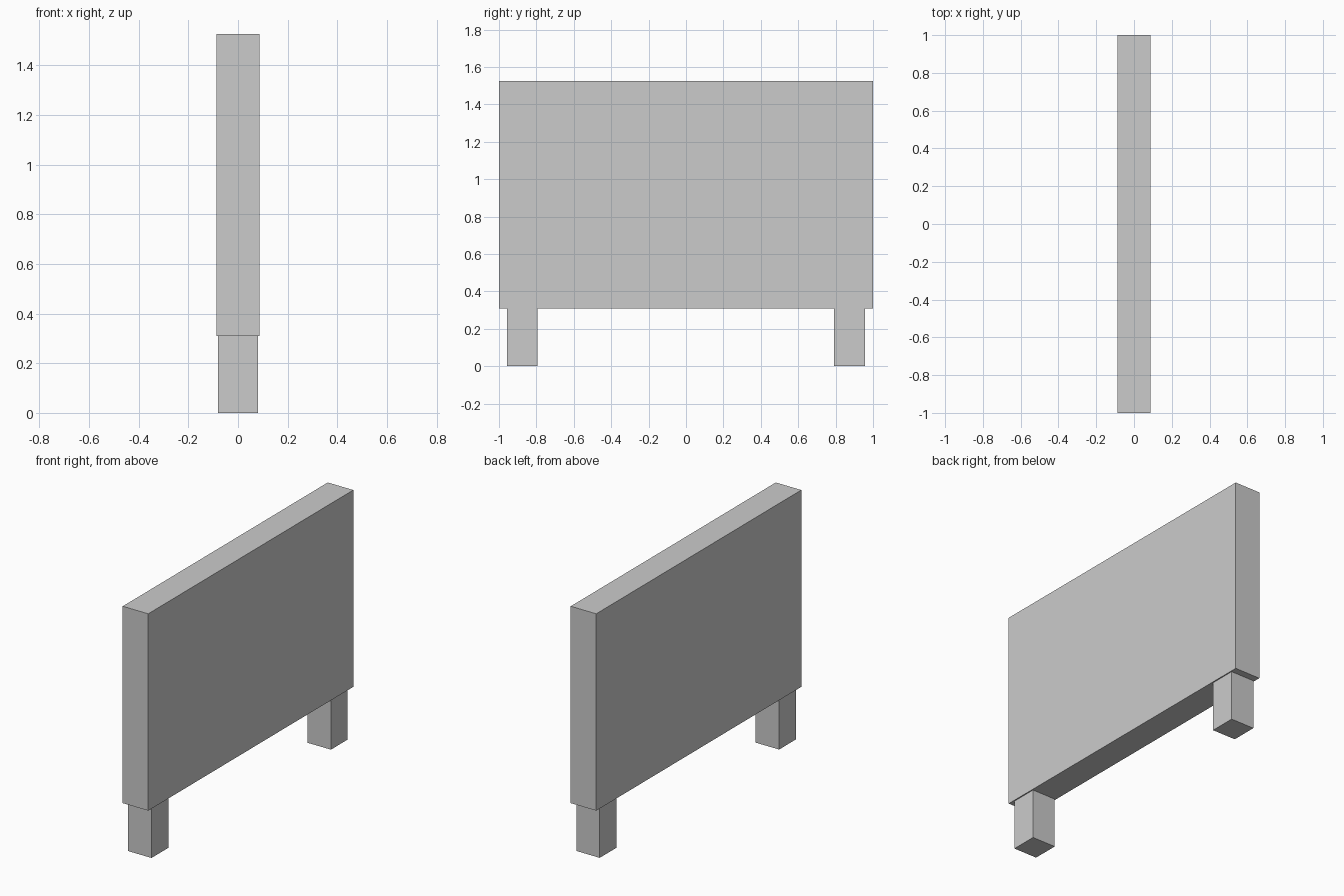
import bpy

if "Cube" in bpy.data.objects:
    bpy.data.objects.remove(bpy.data.objects["Cube"])


def box(name, lo, hi):
    """Axis-aligned box spanning the corners lo and hi."""
    centre = [(a + b) / 2 for a, b in zip(lo, hi)]
    size = [b - a for a, b in zip(lo, hi)]
    bpy.ops.mesh.primitive_cube_add(size=1, location=centre)
    obj = bpy.context.object
    obj.name = name
    obj.scale = size
    bpy.ops.object.transform_apply(location=False, rotation=False, scale=True)
    return obj


LEG_TOP = 0.31
TOP = 1.525

# Upright panel
box("panel", (-0.087, -1.0, LEG_TOP), (0.087, 1.0, TOP))

# Two square legs, slightly inset from the panel faces and ends
for name, y in (("front_leg", -0.876), ("back_leg", 0.874)):
    box(name, (-0.08, y - 0.082, 0.0), (0.08, y + 0.082, LEG_TOP))
